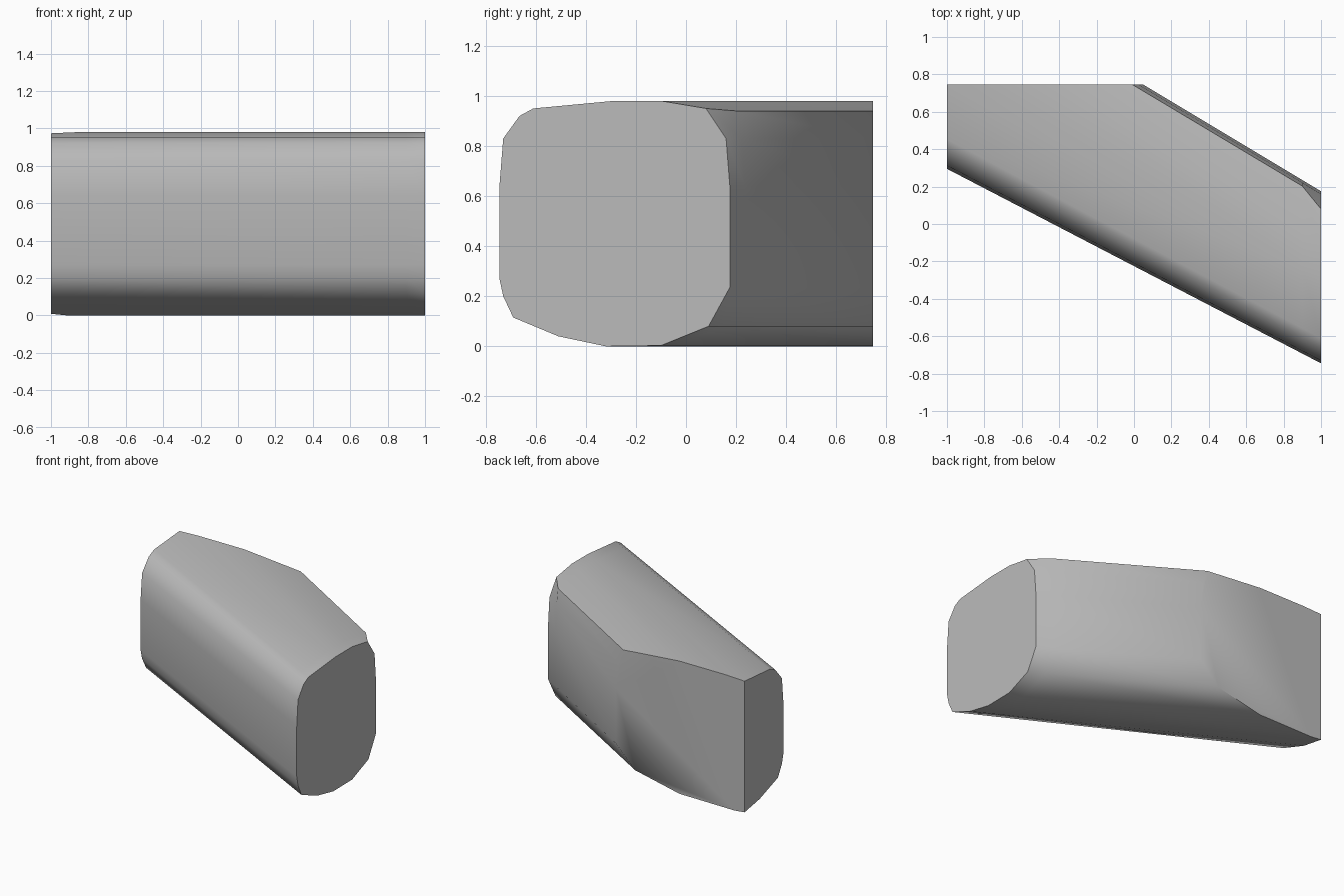
import bpy
import bmesh
import math

cube = bpy.data.objects.get("Cube")
if cube:
    bpy.data.objects.remove(cube, do_unlink=True)

# One plain grey
grey = bpy.data.materials.new("plain_grey")
colour = (0.5, 0.5, 0.5, 1)
grey.use_nodes = True
grey.diffuse_color = colour
grey.node_tree.nodes["Principled BSDF"].inputs["Base Color"].default_value = colour

FRONT, BACK = -0.745, 0.175

# Rounded cross-section (y, z): shared points, then the upper back corner
shared = [(0.175, 0.64), (0.175, 0.235), (0.09, 0.08), (-0.1, 0.003),
          (-0.32, 0), (-0.51, 0.04), (-0.69, 0.115), (-0.73, 0.2),
          (-0.745, 0.27), (-0.745, 0.64), (-0.73, 0.83), (-0.665, 0.92),
          (-0.61, 0.95), (-0.29, 0.98), (-0.1, 0.98)]
cut_corner = [(0.08, 0.95), (0.16, 0.83)]
square_corner = [(0.143, 0.94), (0.161, 0.83)]


def place(x, y, z):
    """Slide a section point along the slanted, slightly widening block."""
    front = FRONT + 0.52 * (1 - x)
    back = BACK + 0.6 * (1 - x)
    t = (y - FRONT) / (BACK - FRONT)
    return (x, front + t * (back - front), z)


# Slanted block lofted between three sections
bm = bmesh.new()
rings = []
for x, corner in ((1, cut_corner), (0.9, square_corner), (-1, square_corner)):
    rings.append([bm.verts.new(place(x, y, z)) for y, z in shared + corner])
count = len(rings[0])
for a, b in zip(rings, rings[1:]):
    for i in range(count):
        j = (i + 1) % count
        bm.faces.new((a[i], a[j], b[j], b[i]))
bm.faces.new(rings[0])
bm.faces.new(rings[-1])

# Flat back, cut straight across
cut = bmesh.ops.bisect_plane(bm, geom=bm.verts[:] + bm.edges[:] + bm.faces[:],
                             plane_co=(0, 0.747, 0), plane_no=(0, 1, 0),
                             clear_outer=True)
edges = [e for e in cut["geom_cut"] if isinstance(e, bmesh.types.BMEdge)]
bmesh.ops.contextual_create(bm, geom=edges)
bmesh.ops.recalc_face_normals(bm, faces=bm.faces[:])

mesh = bpy.data.meshes.new("slanted_block")
bm.to_mesh(mesh)
bm.free()
mesh.materials.append(grey)
block = bpy.data.objects.new("slanted_block", mesh)
bpy.context.collection.objects.link(block)
bpy.context.view_layer.objects.active = block
block.select_set(True)
bpy.ops.object.shade_smooth_by_angle(angle=math.radians(44))
